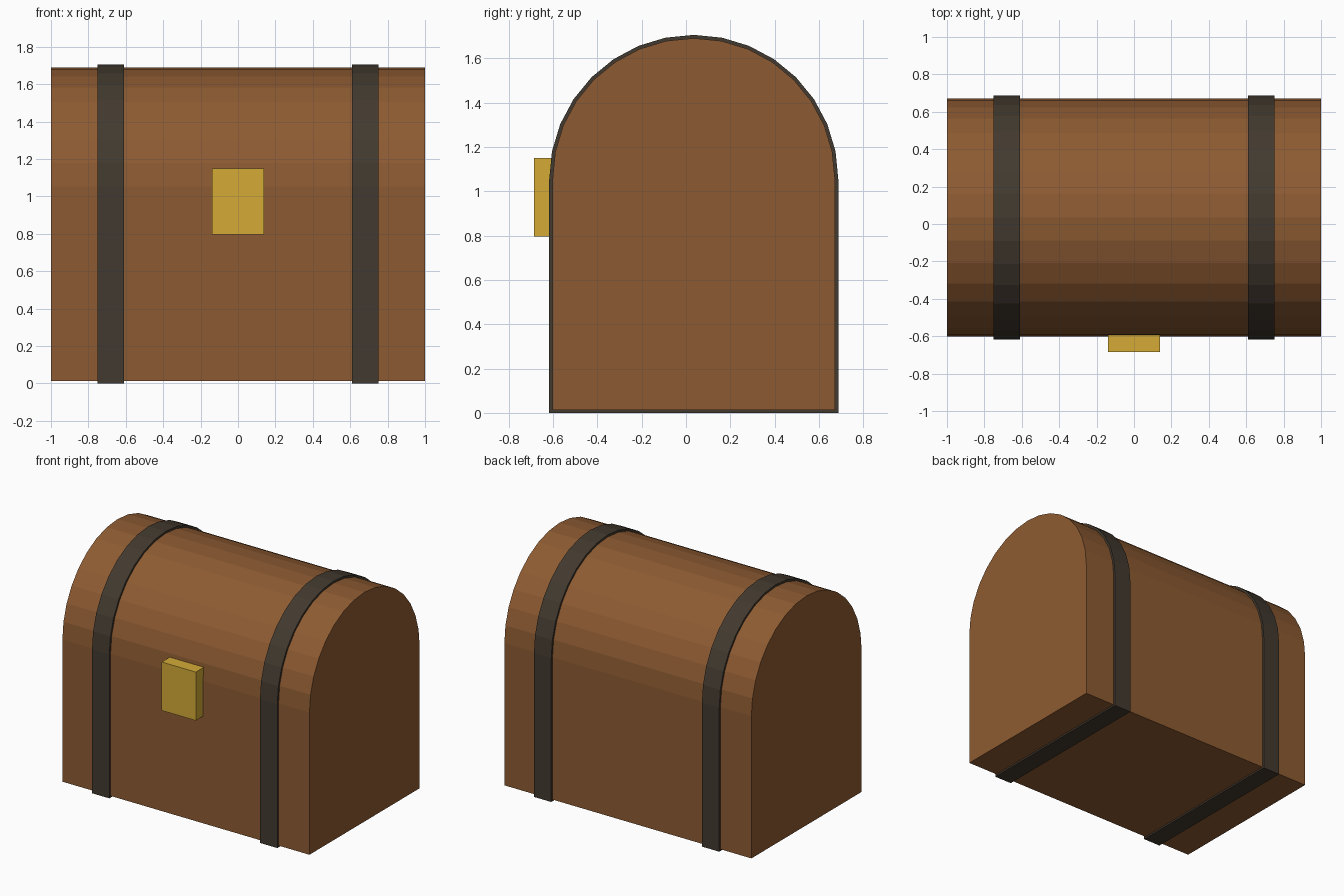
import bpy
import bmesh
from math import cos, sin, pi

cube = bpy.data.objects.get("Cube")
if cube:
    bpy.data.objects.remove(cube, do_unlink=True)

CENTRE_Y = 0.035
SPRING_Z = 1.053   # height where the arched lid starts
ARC_STEPS = 16


def make_material(name, colour):
    mat = bpy.data.materials.new(name)
    mat.use_nodes = True
    mat.diffuse_color = (*colour, 1)
    bsdf = next(n for n in mat.node_tree.nodes if n.type == 'BSDF_PRINCIPLED')
    bsdf.inputs["Base Color"].default_value = (*colour, 1)
    return mat


wood = make_material("brown wood", (0.27, 0.105, 0.032))
iron = make_material("dark iron", (0.055, 0.042, 0.029))
gold = make_material("gold", (0.66, 0.41, 0.038))


def extrude_profile(name, profile, x0, x1, mat):
    """Solid made by sweeping a (y, z) outline from x0 to x1."""
    bm = bmesh.new()
    face = bm.faces.new([bm.verts.new((x0, y, z)) for y, z in profile])
    result = bmesh.ops.extrude_face_region(bm, geom=[face], use_keep_orig=True)
    moved = [g for g in result["geom"] if isinstance(g, bmesh.types.BMVert)]
    bmesh.ops.translate(bm, verts=moved, vec=(x1 - x0, 0, 0))
    bmesh.ops.recalc_face_normals(bm, faces=bm.faces)
    mesh = bpy.data.meshes.new(name)
    bm.to_mesh(mesh)
    bm.free()
    mesh.materials.append(mat)
    obj = bpy.data.objects.new(name, mesh)
    bpy.context.collection.objects.link(obj)
    return obj


def arch(radius, bottom):
    """Straight-sided outline with a half-round top."""
    angles = [pi * i / ARC_STEPS for i in range(ARC_STEPS + 1)]
    curve = [(CENTRE_Y + radius * cos(a), SPRING_Z + radius * sin(a)) for a in angles]
    return [(CENTRE_Y + radius, bottom)] + curve + [(CENTRE_Y - radius, bottom)]


# Chest body with its rounded lid
extrude_profile("chest_body", arch(0.637, 0.012), -1, 1, wood)

# Iron straps wrapping all the way round
for name, x in (("right_strap", -0.68), ("left_strap", 0.68)):
    extrude_profile(name, arch(0.652, 0), x - 0.07, x + 0.07, iron)

# Clasp plate on the front
clasp = [(-0.685, 0.795), (-0.55, 0.795), (-0.55, 1.15), (-0.685, 1.15)]
extrude_profile("clasp", clasp, -0.138, 0.138, gold)
